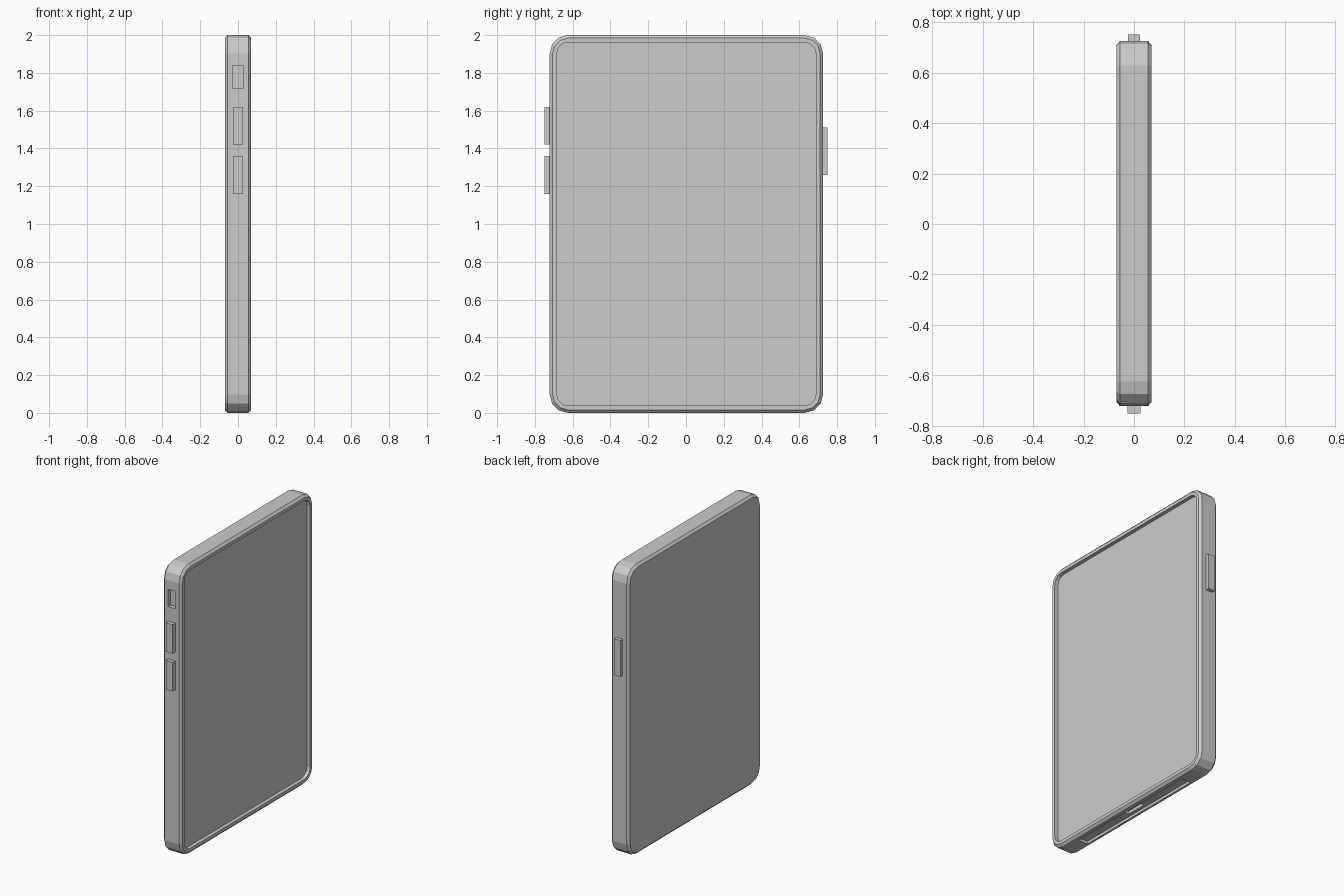
import bpy, bmesh
from math import sin, cos, pi

if "Cube" in bpy.data.objects:
    bpy.data.objects.remove(bpy.data.objects["Cube"])

HALF_Y, CY, RADIUS, SEGS = 0.724, 0.002, 0.098, 3


def outline(bm, x, inset):
    """Ring of vertices: rounded rectangle in the YZ plane."""
    r = RADIUS - inset
    cy, cz = HALF_Y - RADIUS, 1 - RADIUS
    ring = []
    for q, (sy, sz) in enumerate([(1, 1), (-1, 1), (-1, -1), (1, -1)]):
        for i in range(SEGS + 1):
            a = (q + i / SEGS) * pi / 2
            ring.append(bm.verts.new((x, CY + sy * cy + r * cos(a), 1 + sz * cz + r * sin(a))))
    return ring


def finish(bm, name):
    bmesh.ops.recalc_face_normals(bm, faces=bm.faces)
    me = bpy.data.meshes.new(name)
    bm.to_mesh(me)
    bm.free()
    ob = bpy.data.objects.new(name, me)
    bpy.context.collection.objects.link(ob)
    return ob


def box(name, x, y, z):
    """Box from (min, max) ranges."""
    bm = bmesh.new()
    bmesh.ops.create_cube(bm, size=1)
    for v in bm.verts:
        v.co = [lo + (c + 0.5) * (hi - lo) for c, (lo, hi) in zip(v.co, (x, y, z))]
    return finish(bm, name)


def cut(target, cutter):
    cutter.hide_render = True
    cutter.hide_set(True)
    mod = target.modifiers.new(cutter.name, 'BOOLEAN')
    mod.operation = 'DIFFERENCE'
    mod.solver = 'EXACT'
    mod.object = cutter


# Slab body: flat back, chamfered frame, raised rim, sunken screen
bm = bmesh.new()
rings = [outline(bm, x, inset) for x, inset in [
    (-0.07, 0.016), (-0.055, 0), (0.055, 0), (0.07, 0.016), (0.07, 0.038), (0.045, 0.038)]]
for a, b in zip(rings, rings[1:]):
    n = len(a)
    for i in range(n):
        bm.faces.new((a[i], a[(i + 1) % n], b[(i + 1) % n], b[i]))
bm.faces.new(rings[0])
bm.faces.new(rings[-1])
body = finish(bm, "body")

# Recesses: side switch, long bottom slot, charging port inside it
cut(body, box("switch_cutter", (-0.028, 0.028), (-0.8, -0.695), (1.72, 1.84)))
cut(body, box("slot_cutter", (-0.04, 0.03), (-0.5, 0.5), (-0.1, 0.018)))
cut(body, box("port_cutter", (-0.018, 0.018), (-0.075, 0.075), (-0.1, 0.04)))

# Side buttons
for name, z in (("upper_button", (1.42, 1.62)), ("lower_button", (1.16, 1.36))):
    box(name, (-0.026, 0.026), (-0.75, -0.71), z)
box("power_button", (-0.024, 0.024), (0.71, 0.75), (1.26, 1.51))
